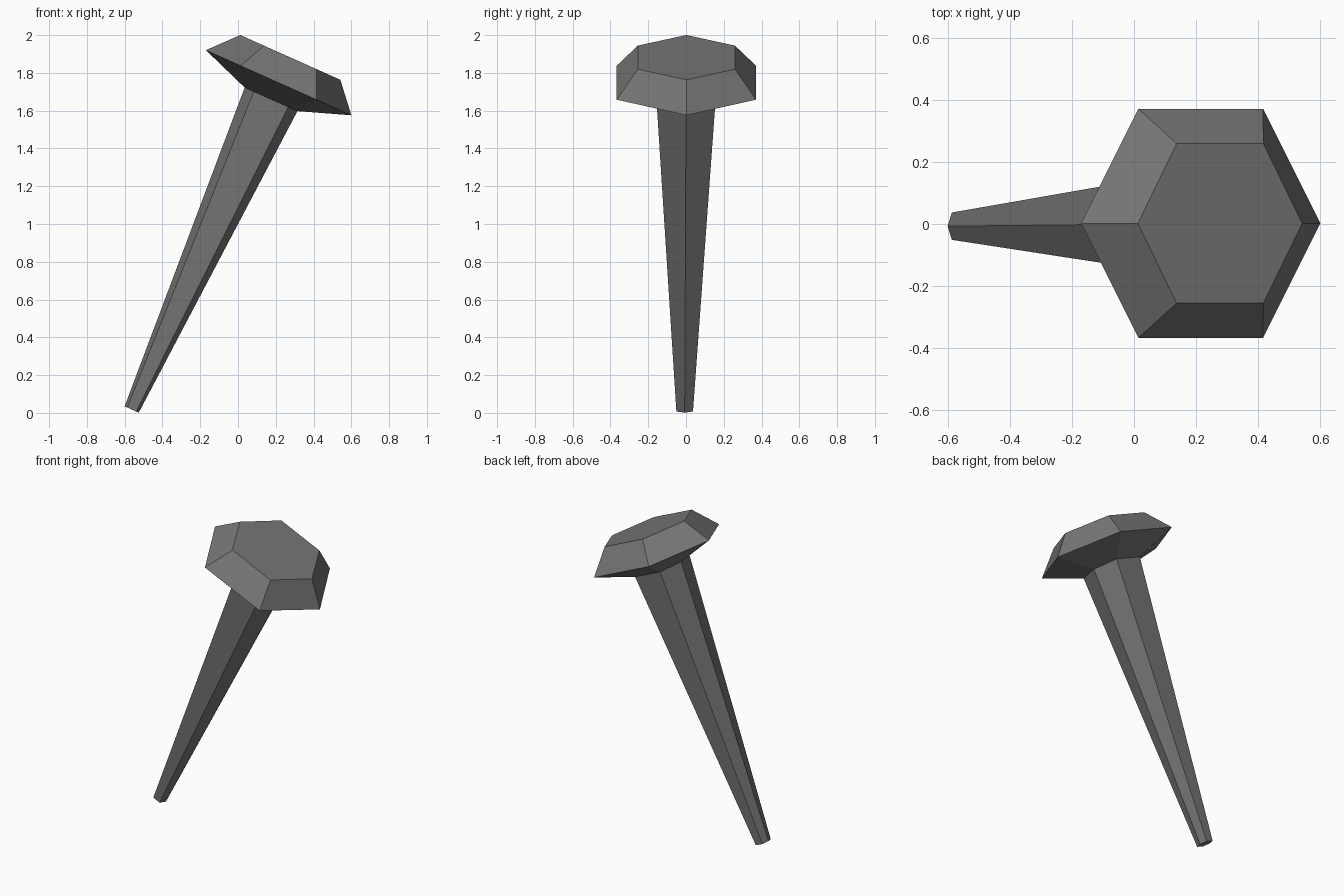
import bpy, bmesh, math
from mathutils import Vector

if "Cube" in bpy.data.objects:
    bpy.data.objects.remove(bpy.data.objects["Cube"])

TILT = math.radians(24.1)
U = Vector((math.cos(TILT), 0, -math.sin(TILT)))   # across the tilted nail
V = Vector((0, 1, 0))

iron = bpy.data.materials.new("dark iron grey")
iron.diffuse_color = (0.18, 0.18, 0.18, 1)
iron.use_nodes = True
iron.node_tree.nodes["Principled BSDF"].inputs["Base Color"].default_value = iron.diffuse_color


def hex_ring(centre, point, flat, side):
    """Six-sided section: points at +-point, side corners at (+-flat, +-side)."""
    shape = [(point, 0), (flat, side), (-flat, side),
             (-point, 0), (-flat, -side), (flat, -side)]
    return [Vector(centre) + U * a + V * b for a, b in shape]


def loft(name, rings, cap_bottom=False, cap_top=False):
    bm = bmesh.new()
    loops = [[bm.verts.new(p) for p in ring] for ring in rings]
    for low, high in zip(loops, loops[1:]):
        for i in range(6):
            j = (i + 1) % 6
            bm.faces.new((low[i], low[j], high[j], high[i]))
    if cap_bottom:
        bm.faces.new(loops[0][::-1])
    if cap_top:
        bm.faces.new(loops[-1])
    mesh = bpy.data.meshes.new(name)
    bm.to_mesh(mesh)
    bm.free()
    mesh.materials.append(iron)
    obj = bpy.data.objects.new(name, mesh)
    bpy.context.collection.objects.link(obj)
    return obj


tip = hex_ring((-0.563, -0.007, 0.018), 0.041, 0.026, 0.044)
neck = hex_ring((0.175, 0, 1.66), 0.153, 0.10, 0.154)
rim = hex_ring((0.215, 0.002, 1.748), 0.422, 0.22, 0.369)
crown = hex_ring((0.277, 0.002, 1.882), 0.29, 0.153, 0.257)

# Tapered shaft
loft("nail_shaft", [tip, neck], cap_bottom=True)
# Flared, bevelled head
loft("nail_head", [neck, rim, crown], cap_top=True)
